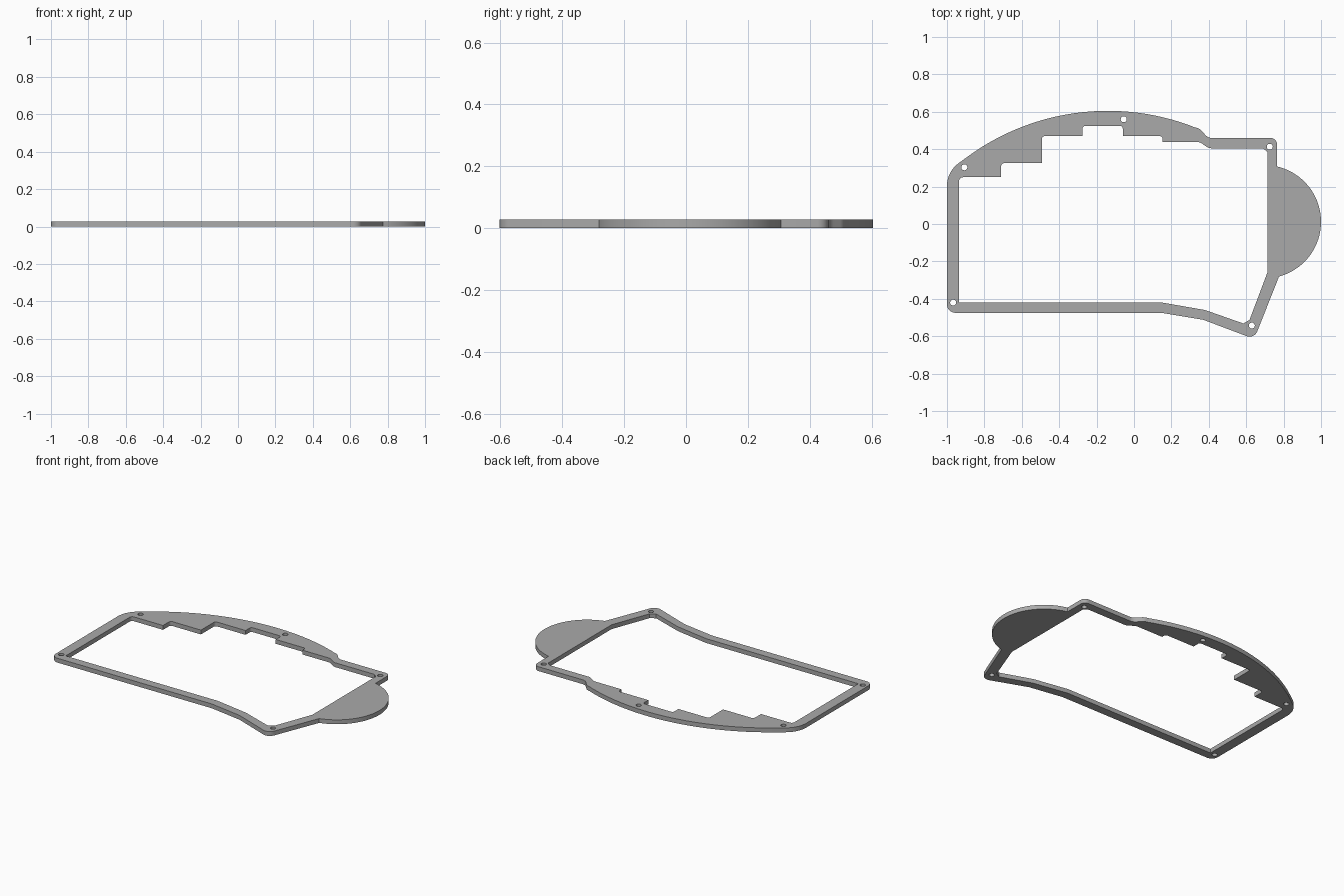
import bpy
from math import sin, cos, tan, pi, radians
from mathutils import Vector

THICK = 0.028

cube = bpy.data.objects.get("Cube")
if cube:
    bpy.data.objects.remove(cube, do_unlink=True)


def arc(cx, cy, r, a0, a1, n):
    """Points on a circular arc, angles in degrees."""
    return [(cx + r * cos(radians(a0 + (a1 - a0) * i / n)),
             cy + r * sin(radians(a0 + (a1 - a0) * i / n))) for i in range(n + 1)]


def rounded(corners, steps=8):
    """Closed outline; a corner (x, y, r) is rounded with radius r."""
    out = []
    for i, c in enumerate(corners):
        p = Vector(c[:2])
        if len(c) < 3:
            out.append(p)
            continue
        u = (Vector(corners[i - 1][:2]) - p).normalized()
        v = (Vector(corners[(i + 1) % len(corners)][:2]) - p).normalized()
        half = u.angle(v) / 2
        centre = p + (u + v).normalized() * (c[2] / sin(half))
        start = p + u * (c[2] / tan(half)) - centre
        end = p + v * (c[2] / tan(half)) - centre
        turn = pi - 2 * half
        for k in range(steps + 1):
            t = k / steps
            out.append(centre + (start * sin((1 - t) * turn) + end * sin(t * turn)) / sin(turn))
    return out


# Outer edge, clockwise from the front left: bowed back, side lobe, angled front
outer = rounded(
    [(-1, -0.475, 0.045), (-1, 0.28, 0.15)]
    + arc(-0.14, -0.665, 1.27, 126.2, 68.5, 40)
    + [(0.352, 0.51, 0.05), (0.395, 0.46, 0.05), (0.765, 0.46, 0.035)]
    + arc(0.697, 0.012, 0.303, 77, -75, 40)
    + [(0.643, -0.615, 0.045), (0.37, -0.512), (0.147, -0.475)])

# Window with the stepped back edge
R = 0.015
inner = rounded([
    (-0.935, -0.42), (-0.935, 0.25, 0.02), (-0.71, 0.25),
    (-0.71, 0.325, R), (-0.492, 0.325),
    (-0.492, 0.47, R), (-0.275, 0.47),
    (-0.275, 0.525, R), (-0.06, 0.525, R),
    (-0.06, 0.47), (0.153, 0.47, R),
    (0.153, 0.438), (0.352, 0.438, 0.04), (0.4, 0.405, 0.04),
    (0.69, 0.405), (0.713, 0.385), (0.713, -0.26),
    (0.618, -0.512), (0.585, -0.532), (0.38, -0.46), (0.15, -0.42)], 6)

# Screw holes
holes = [arc(x, y, 0.016, 0, 345, 23) for x, y in
         [(-0.907, 0.303), (-0.055, 0.56), (0.726, 0.413), (-0.967, -0.42), (0.63, -0.543)]]

# Filled, extruded profile
curve = bpy.data.curves.new("case_plate", "CURVE")
curve.dimensions = "2D"
curve.fill_mode = "BOTH"
curve.extrude = THICK / 2
for outline in [outer, inner] + holes:
    spline = curve.splines.new("POLY")
    spline.points.add(len(outline) - 1)
    for point, (x, y) in zip(spline.points, outline):
        point.co = (x, y, 0, 1)
    spline.use_cyclic_u = True
plate = bpy.data.objects.new("case_plate", curve)
bpy.context.collection.objects.link(plate)
plate.location.z = THICK / 2

bpy.ops.object.select_all(action="DESELECT")
plate.select_set(True)
bpy.context.view_layer.objects.active = plate
bpy.ops.object.convert(target="MESH")
plate = bpy.context.object

# Weld the caps to the walls
bpy.ops.object.mode_set(mode="EDIT")
bpy.ops.mesh.select_all(action="SELECT")
bpy.ops.mesh.remove_doubles(threshold=0.0002)
bpy.ops.mesh.normals_make_consistent(inside=False)
bpy.ops.object.mode_set(mode="OBJECT")
bpy.ops.object.shade_smooth_by_angle(angle=radians(30))

grey = bpy.data.materials.new("plain_grey")
grey.use_nodes = True
colour = (0.4, 0.4, 0.4, 1)
grey.diffuse_color = colour
grey.node_tree.nodes["Principled BSDF"].inputs["Base Color"].default_value = colour
plate.data.materials.clear()
plate.data.materials.append(grey)
